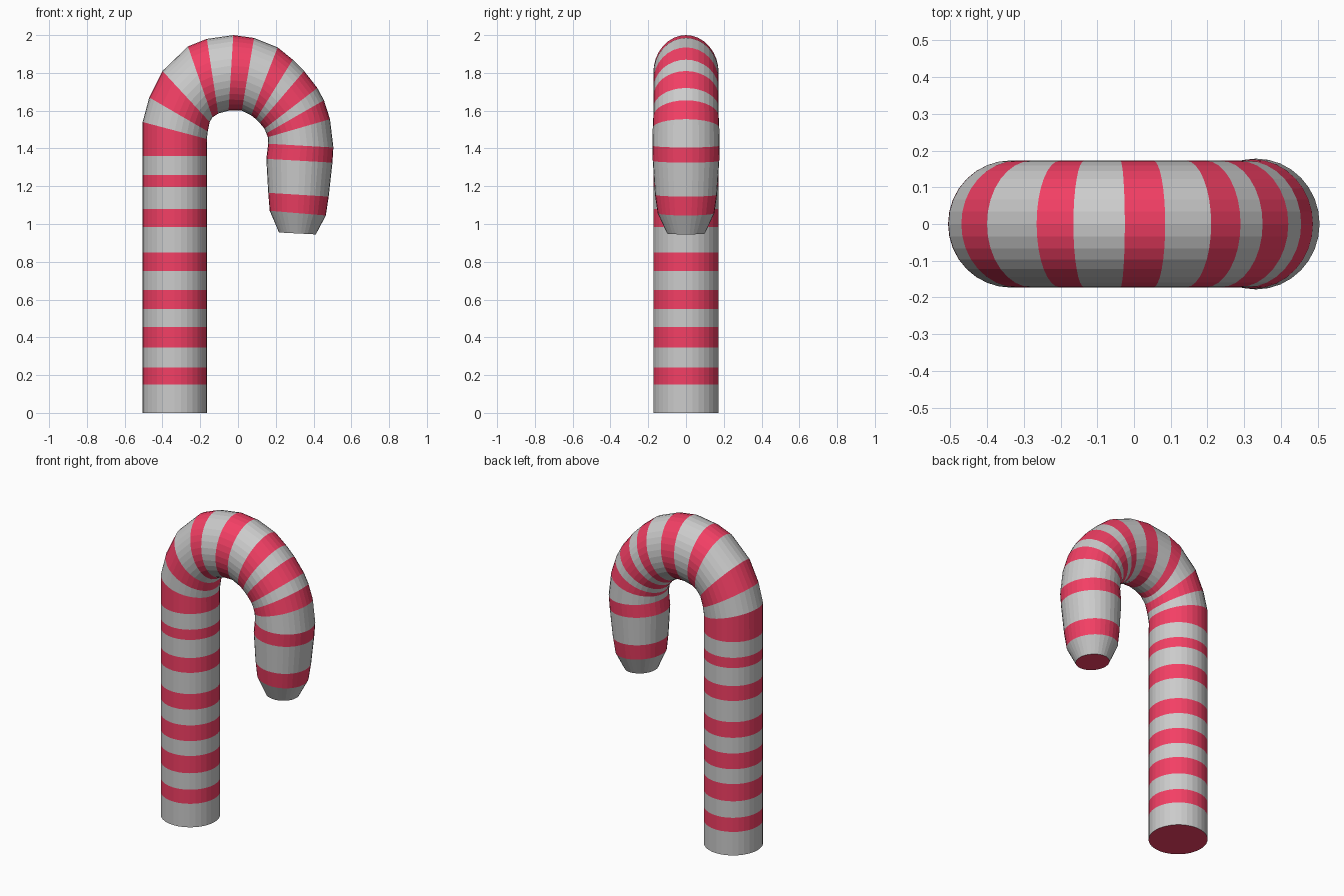
import bpy, bmesh, math
from mathutils import Vector

if "Cube" in bpy.data.objects:
    bpy.data.objects.remove(bpy.data.objects["Cube"])

SIDES = 32
R = 0.173

# Rings along the cane: (outer x, outer z, inner x, inner z, half depth in y)
shaft = [0, .15, .24, .345, .455, .55, .65, .75, .85, .985, 1.08, 1.195, 1.26, 1.36]
rings = [(-.506, z, -.164, z, R) for z in shaft]
rings += [
    (-.505, 1.54, -.165, 1.45, R), (-.47, 1.67, -.16, 1.49, R),
    (-.40, 1.81, -.15, 1.54, R), (-.265, 1.94, -.135, 1.565, R),
    (-.165, 1.98, -.105, 1.585, R), (-.025, 2.0, -.05, 1.60, R),
    (.085, 1.985, .02, 1.60, R), (.21, 1.935, .07, 1.575, R),
    (.29, 1.87, .095, 1.555, R), (.35, 1.81, .115, 1.535, R),
    (.42, 1.72, .14, 1.505, R), (.455, 1.655, .15, 1.48, R),
    (.487, 1.555, .158, 1.46, .176), (.505, 1.405, .16, 1.425, .178),
    (.50, 1.325, .15, 1.345, .176), (.48, 1.145, .16, 1.165, .164),
    (.465, 1.045, .168, 1.07, .15), (.412, .945, .217, .955, .1),
]


def ring_points(ox, oz, ix, iz, depth):
    outer, inner = Vector((ox, 0, oz)), Vector((ix, 0, iz))
    mid, half = (outer + inner) / 2, (outer - inner) / 2
    pts = []
    for k in range(SIDES):
        a = 2 * math.pi * k / SIDES
        pts.append(mid + half * math.cos(a) + Vector((0, depth * math.sin(a), 0)))
    return pts


def build(name, parity, caps):
    """Every second band of the cane, optionally with the end caps."""
    bm = bmesh.new()
    loops = [[bm.verts.new(p) for p in ring_points(*r)] for r in rings]
    for i in range(parity, len(rings) - 1, 2):
        a, b = loops[i], loops[i + 1]
        for k in range(SIDES):
            n = (k + 1) % SIDES
            bm.faces.new((a[k], b[k], b[n], a[n]))
    if caps:
        bm.faces.new(loops[0])
        bm.faces.new(loops[-1][::-1])
    bmesh.ops.delete(bm, geom=[v for v in bm.verts if not v.link_faces], context='VERTS')
    # Outward direction: the outer side of the first band faces -x
    bm.faces.ensure_lookup_table()
    if bm.faces[0].normal.length == 0:
        bm.normal_update()
    if bm.faces[0].normal.x > 0:
        bmesh.ops.reverse_faces(bm, faces=bm.faces[:])
    mesh = bpy.data.meshes.new(name)
    bm.to_mesh(mesh)
    bm.free()
    obj = bpy.data.objects.new(name, mesh)
    bpy.context.collection.objects.link(obj)
    return obj


# Plain bands of the cane
build("cane_bands", 0, False)

# Red stripes and end caps
stripes = build("red_stripes", 1, True)
red = bpy.data.materials.new("red")
red.diffuse_color = (0.9, 0.05, 0.13, 1)
red.use_nodes = True
red.node_tree.nodes["Principled BSDF"].inputs["Base Color"].default_value = red.diffuse_color
stripes.data.materials.append(red)
